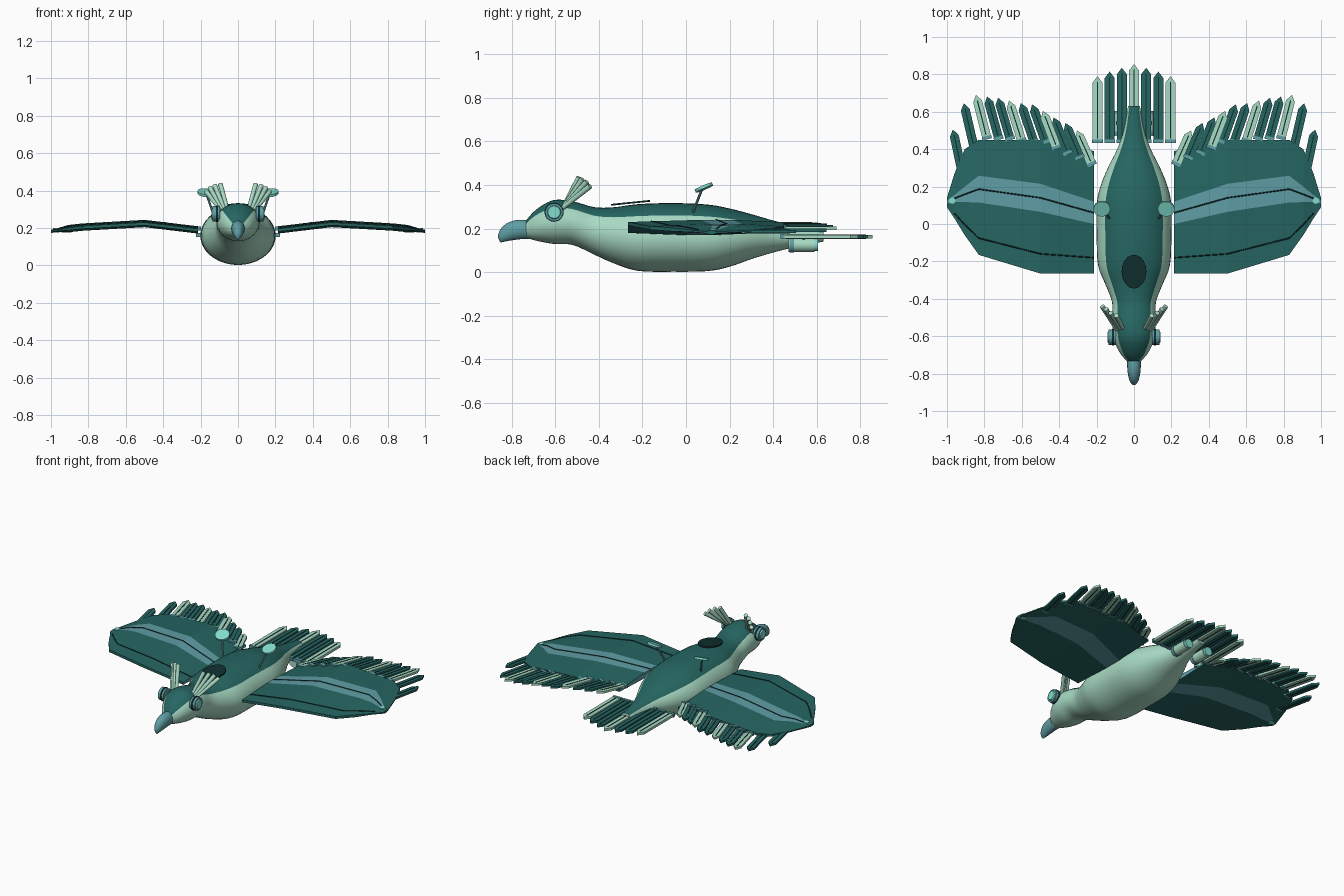
import bpy, bmesh, math
from mathutils import Vector, Matrix

if "Cube" in bpy.data.objects:
    bpy.data.objects.remove(bpy.data.objects["Cube"])

def mat(name, c):
    m = bpy.data.materials.new(name)
    m.diffuse_color = (*c, 1)
    m.use_nodes = True
    m.node_tree.nodes["Principled BSDF"].inputs["Base Color"].default_value = m.diffuse_color
    return m

TEAL = mat("dark teal", (0.019, 0.133, 0.122))
MINT = mat("pale mint", (0.39, 0.70, 0.55))
STEEL = mat("steel blue", (0.114, 0.342, 0.376))
AQUA = mat("bright aqua", (0.22, 0.72, 0.61))
INK = mat("deep green black", (0.005, 0.028, 0.028))

def make(name, verts, faces, mats, idx=None, smooth=False):
    me = bpy.data.meshes.new(name)
    me.from_pydata([tuple(v) for v in verts], [], faces)
    for m in mats:
        me.materials.append(m)
    if idx:
        for p, i in zip(me.polygons, idx):
            p.material_index = i
    bm = bmesh.new()
    bm.from_mesh(me)
    bmesh.ops.recalc_face_normals(bm, faces=bm.faces)
    bm.to_mesh(me)
    bm.free()
    ob = bpy.data.objects.new(name, me)
    bpy.context.collection.objects.link(ob)
    if smooth:
        bpy.ops.object.select_all(action='DESELECT')
        ob.select_set(True)
        bpy.context.view_layer.objects.active = ob
        bpy.ops.object.shade_smooth_by_angle(angle=math.radians(40))
    return ob

def loft(name, rings, mats, rule=None, smooth=True):
    n = len(rings[0])
    verts = [v for r in rings for v in r]
    faces, idx = [], []
    for i in range(len(rings) - 1):
        for j in range(n):
            k = (j + 1) % n
            faces.append((i*n + j, i*n + k, (i+1)*n + k, (i+1)*n + j))
            idx.append(rule(i, j) if rule else 0)
    faces += [tuple(range(n)), tuple(range(len(verts) - n, len(verts)))]
    idx += [0, 0]
    return make(name, verts, faces, mats, idx, smooth)

def rod(name, a, b, r, m, r2=None, n=16):
    a, b = Vector(a), Vector(b)
    q = (b - a).to_track_quat('Z', 'Y')
    ring = lambda c, rad: [c + q @ Vector((rad*math.cos(t*math.tau/n), rad*math.sin(t*math.tau/n), 0))
                           for t in range(n)]
    return loft(name, [ring(a, r), ring(b, r if r2 is None else r2)], [m])

def lerp_table(pts, x):
    for (x0, v0), (x1, v1) in zip(pts, pts[1:]):
        if x <= x1:
            return v0 + (v1 - v0) * max(0, (x - x0) / (x1 - x0))
    return pts[-1][1]

def spline(P, steps):
    out = []
    for i in range(len(P) - 1):
        p0, p1, p2, p3 = P[max(i-1, 0)], P[i], P[i+1], P[min(i+2, len(P)-1)]
        for s in range(steps):
            t = s / steps
            out.append([0.5*(2*b + (c-a)*t + (2*a-5*b+4*c-d)*t*t + (3*b-a-3*c+d)*t**3)
                        for a, b, c, d in zip(p0, p1, p2, p3)])
    return out + [list(P[-1])]

def ellipse_ring(y, zb, zt, w, n=36):
    c, h = (zb + zt) / 2, (zt - zb) / 2
    return [(w*math.cos(j*math.tau/n), y, c + h*math.sin(j*math.tau/n)) for j in range(n)]

# Body: y, bottom, top, half width; dark back from 40 to 140 degrees
BODY = [(-.735, .16, .235, .035), (-.69, .145, .285, .075), (-.61, .13, .33, .11), (-.52, .125, .325, .115),
        (-.42, .08, .298, .117), (-.33, .04, .298, .15), (-.22, .006, .312, .192), (-.06, .002, .317, .2),
        (.1, .005, .31, .2), (.2, .025, .292, .18), (.3, .06, .266, .14), (.4, .09, .237, .09),
        (.5, .115, .212, .055), (.63, .14, .19, .032)]
loft("body", [ellipse_ring(*p) for p in spline(BODY, 4)], [MINT, TEAL],
     lambda i, j: 1 if 4 <= j < 14 else 0)

# Beak: hooked loft along a drooping path (y, z, half height, half width, tilt)
beak = []
for y, z, h, w, tilt in spline([(-.71, .195, .042, .036, 0), (-.77, .195, .045, .036, .25),
                                (-.815, .18, .04, .03, .6), (-.842, .155, .024, .018, 1.0),
                                (-.85, .137, .003, .003, 1.2)], 4):
    beak.append([(w*math.cos(t*math.tau/20), y - h*math.sin(t*math.tau/20)*math.sin(tilt),
                  z + h*math.sin(t*math.tau/20)*math.cos(tilt)) for t in range(20)])
loft("beak", beak, [STEEL])

# Dark hatch on the back
def disc(name, c, rx, ry, th, rot, m, n=24):
    q = rot.to_matrix() if hasattr(rot, "to_matrix") else rot
    ring = lambda z: [Vector(c) + q @ Vector((rx*math.cos(t*math.tau/n), ry*math.sin(t*math.tau/n), z))
                      for t in range(n)]
    return loft(name, [ring(-th/2), ring(th/2)], [m])

disc("back_hatch", (0, -.255, .318), .066, .09, .008, Matrix.Rotation(.1, 3, 'X'), INK)

# Feather: flat pointed plate with base cuff and dark shaft
def feather(name, tip, ang, L, hw, m, th=.016):
    d = Vector((math.sin(ang), math.cos(ang), 0))
    p = Vector((d.y, -d.x, 0))
    base = Vector(tip) - d * L
    def plate(nm, outline, z0, z1, mm):
        n = len(outline)
        vs = [base + p*u + d*v + Vector((0, 0, z)) for z in (z0, z1) for u, v in outline]
        fs = [tuple(range(n)), tuple(range(n, 2*n))]
        fs += [(j, (j+1) % n, n + (j+1) % n, n + j) for j in range(n)]
        make(nm, vs, fs, [mm])
    plate(name, [(-hw, 0), (hw, 0), (hw, L - .035), (0, L), (-hw, L - .035)], -th/2, th/2, m)
    plate(name + "_cuff", [(-hw-.002, -.004), (hw+.002, -.004), (hw+.002, .014), (-hw-.002, .014)],
          -th/2 - .003, th/2 + .003, STEEL)
    plate(name + "_shaft", [(-.003, .02), (.003, .02), (.003, L - .03), (-.003, L - .03)],
          -th/2 - .002, th/2 + .002, INK)

# Tail fan
for i in range(-3, 4):
    k = abs(i)
    feather("tail_feather", (i*.065, (.855, .835, .815, .79)[k], .163), 0, (.855, .835, .815, .79)[k] - .437,
            .027, MINT if k in (0, 3) else TEAL)

# Wing stations: x, z, and y of leading edge, band front, band back, trailing edge
WING = [(.215, .188, -.265, .0, .12, .39), (.5, .222, -.265, .065, .215, .45), (.83, .203, -.165, .115, .258, .45),
        (.905, .195, -.06, .117, .2, .40), (.96, .188, .03, .118, .155, .27), (1.0, .182, .09, .11, .125, .14)]
wing_z = [(s[0], s[1]) for s in WING]
HALF = (.008, .018, .018, .007)
TIPS = [(.968, .505), (.91, .645), (.845, .69), (.785, .682), (.727, .675), (.668, .66), (.605, .647),
        (.545, .64), (.487, .605), (.43, .57), (.367, .54), (.305, .50)]

for s in (-1, 1):
    side = "left" if s < 0 else "right"
    # Wing panel with steel band
    rings = []
    for x, z, *ys in WING:
        f = .5 if x > .95 else 1
        rings.append([(s*x, y, z + h*f) for y, h in zip(ys, HALF)] +
                     [(s*x, y, z - h*f) for y, h in reversed(list(zip(ys, HALF)))])
    wing = loft(side + "_wing", rings, [TEAL, STEEL], lambda i, j: 1 if j in (1, 5) else 0, smooth=False)
    wing.data.polygons[len(wing.data.polygons) - 2].material_index = 1

    # Panel seams along the span
    for fr, col in ((0, INK), (1, INK)):
        pts = []
        for x, z, a, b, c, e in WING[:5]:
            y, h = (a + (b-a)*.32, .0115) if fr == 0 else ((b+c)/2, .018)
            pts.append(Vector((s*x, y, z + h*(.5 if x > .95 else 1))))
        for p, q in zip(pts, pts[1:]):
            rod(side + "_wing_seam", p, q, .0035, col, n=6)
    # Wing tip lamp
    rod(side + "_tip_lamp", (s*.972, .125, .175), (s*.972, .125, .2), .017, AQUA)

    # Flight feathers
    for i, (x, y) in enumerate(TIPS):
        t = i / 11
        feather(side + "_flight_feather", (s*x, y, lerp_table(wing_z, x) - .002*(i % 2)),
                -s*math.radians(-12 - 12*t), .25 - .05*t, .024, MINT if i % 3 == 2 else TEAL, .014)

    # Eye: steel housing, dark ring, aqua lens
    ey, ez = -.605, .275
    rod(side + "_eye_housing", (s*.095, ey, ez), (s*.135, ey, ez), .041, STEEL, n=24)
    rod(side + "_eye_ring", (s*.108, ey, ez), (s*.118, ey, ez), .044, INK, n=24)
    rod(side + "_eye_lens", (s*.13, ey, ez), (s*.142, ey, ez), .034, AQUA, .028, n=24)

    # Crest quills
    for x0, x1, y1, z1 in ((.055, .095, -.49, .435), (.07, .125, -.475, .428),
                           (.082, .15, -.455, .415), (.092, .17, -.44, .395)):
        rod(side + "_crest_quill", (s*x0, -.565, .295), (s*x1, y1, z1), .01, MINT, .013, n=10)

    # Dish antenna on the back
    rod(side + "_dish_stalk", (s*.13, .03, .27), (s*.17, .075, .385), .006, STEEL, n=8)
    disc(side + "_dish", (s*.172, .082, .388), .045, .043, .014,
         Matrix.Rotation(-s*.1, 3, 'Y') @ Matrix.Rotation(.4, 3, 'X'), AQUA)

    # Thruster under the tail
    rod(side + "_thruster", (s*.075, .47, .125), (s*.075, .59, .125), .032, MINT, n=20)
    rod(side + "_thruster_band", (s*.075, .475, .125), (s*.075, .495, .125), .035, STEEL, n=20)
    rod(side + "_thruster_nozzle", (s*.075, .585, .125), (s*.075, .605, .125), .028, AQUA, n=20)
    rod(side + "_thruster_mount", (s*.075, .54, .14), (s*.075, .54, .163), .02, INK, n=12)
